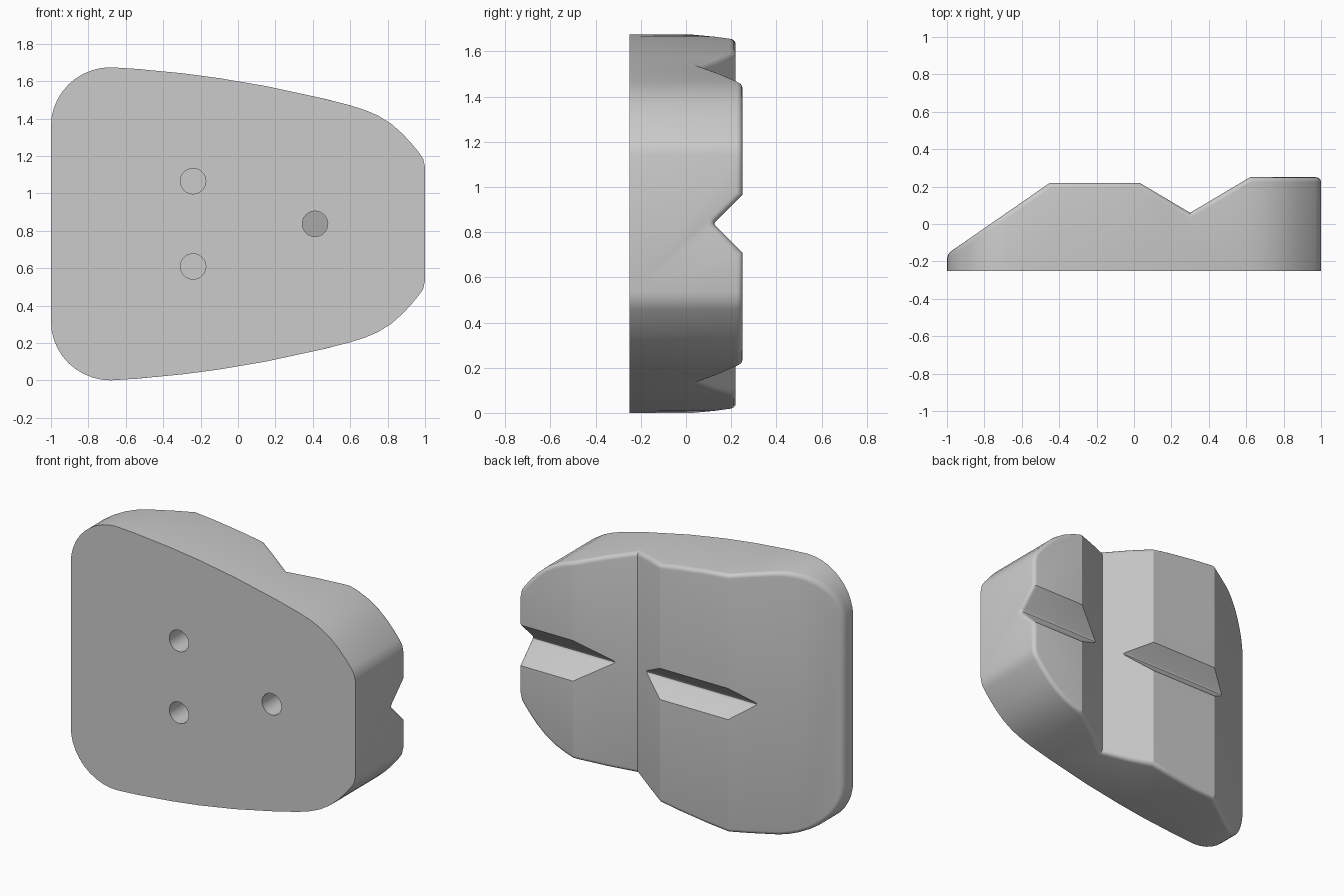
import bpy, bmesh, math
from mathutils import Vector

if "Cube" in bpy.data.objects:
    bpy.data.objects.remove(bpy.data.objects["Cube"])

MID = 0.837      # height of the mirror line
FRONT = -0.25    # flat mounting face
PROFILE = [(-1.1, -0.23), (-0.45, 0.22), (0.03, 0.22), (0.3, 0.06), (0.62, 0.25), (1.1, 0.25)]

grey = bpy.data.materials.new("light grey")
grey.use_nodes = True
grey.diffuse_color = (0.6, 0.6, 0.6, 1)
grey.node_tree.nodes["Principled BSDF"].inputs["Base Color"].default_value = (0.6, 0.6, 0.6, 1)


def back_depth(x):
    """Depth of the faceted back at a given x."""
    for (x0, y0), (x1, y1) in zip(PROFILE, PROFILE[1:]):
        if x <= x1:
            return y0 + (y1 - y0) * (x - x0) / (x1 - x0)


def prism(name, points, offset):
    """Closed prism: a polygon of 3D points pushed along an offset."""
    bm = bmesh.new()
    face = bm.faces.new([bm.verts.new(p) for p in points])
    moved = bmesh.ops.extrude_face_region(bm, geom=[face])["geom"]
    bmesh.ops.translate(bm, vec=offset, verts=[v for v in moved if isinstance(v, bmesh.types.BMVert)])
    bmesh.ops.recalc_face_normals(bm, faces=bm.faces)
    mesh = bpy.data.meshes.new(name)
    bm.to_mesh(mesh)
    bm.free()
    mesh.materials.append(grey)
    obj = bpy.data.objects.new(name, mesh)
    bpy.context.collection.objects.link(obj)
    return obj


def carve(obj, cutter, operation):
    """Apply a boolean and remove the cutter."""
    mod = obj.modifiers.new("cut", "BOOLEAN")
    mod.operation, mod.object, mod.solver = operation, cutter, "EXACT"
    result = bpy.data.meshes.new_from_object(obj.evaluated_get(bpy.context.evaluated_depsgraph_get()))
    obj.modifiers.clear()
    obj.data = result
    bpy.data.objects.remove(cutter)


# Outline: large rounded corners, bowed long sides, tighter nose
upper = [(-0.68 - 0.32 * math.cos(a), 1.36 + 0.314 * math.sin(a))
         for a in [i * math.pi / 20 for i in range(11)]]
upper += [(x, 1.674 - 0.0518 * (x + 0.68) - 0.0838 * (x + 0.68) ** 2)
          for x in (-0.55, -0.3, -0.1, 0.15, 0.45, 0.6)]
upper += [(0.68, 1.445), (0.75, 1.415), (0.82, 1.371), (0.88, 1.318),
          (0.93, 1.264), (0.97, 1.215), (0.99, 1.185), (1.0, 1.14)]
outline = upper + [(x, 2 * MID - z) for x, z in reversed(upper)]
body = prism("climbing_hold_body", [(x, FRONT, z) for x, z in outline], Vector((0, 0.8, 0)))

# Faceted back with a cross valley
stock = [(x, y, -0.2) for x, y in PROFILE] + [(1.1, -0.5, -0.2), (-1.1, -0.5, -0.2)]
carve(body, prism("back_profile", stock, Vector((0, 0, 2.1))), "INTERSECT")

# Lengthwise V groove with a softened bottom
half = [(0.012, 0.133), (0.006, 0.128), (0.0, 0.126)]
vee = [(0.302, 0.423)] + half + [(-z, y) for z, y in reversed(half[:-1])] + [(-0.302, 0.423)]
carve(body, prism("groove", [(-1.2, y, MID + z) for z, y in vee], Vector((2.4, 0, 0))), "DIFFERENCE")

# Round over the rim where side walls meet the back
bm = bmesh.new()
bm.from_mesh(body.data)
bmesh.ops.remove_doubles(bm, verts=bm.verts, dist=0.0005)
bm.normal_update()
rim = []
for e in bm.edges:
    if len(e.link_faces) == 2:
        low, high = sorted(f.normal.y for f in e.link_faces)
        if abs(low) < 0.02 and high > 0.3:
            rim.append(e)
bmesh.ops.bevel(bm, geom=rim, offset=0.026, offset_type="OFFSET", segments=4,
                profile=0.5, affect="EDGES", clamp_overlap=False)
bm.to_mesh(body.data)
bm.free()

# Three blind holes whose floors follow the back
for hx, hz in ((-0.24, MID + 0.228), (-0.24, MID - 0.228), (0.412, MID)):
    ring = [(hx + 0.068 * math.cos(i * math.pi / 16), FRONT - 0.1, hz + 0.068 * math.sin(i * math.pi / 16))
            for i in range(32)]
    cutter = prism("hole", ring, Vector((0, 0.2, 0)))
    for v in cutter.data.vertices:
        if v.co.y > FRONT:
            v.co.y = back_depth(v.co.x) - 0.06
    carve(body, cutter, "DIFFERENCE")

# Smooth the curves, keep the creases
bpy.ops.object.select_all(action="DESELECT")
body.select_set(True)
bpy.context.view_layer.objects.active = body
bpy.ops.object.shade_smooth_by_angle(angle=math.radians(25))
